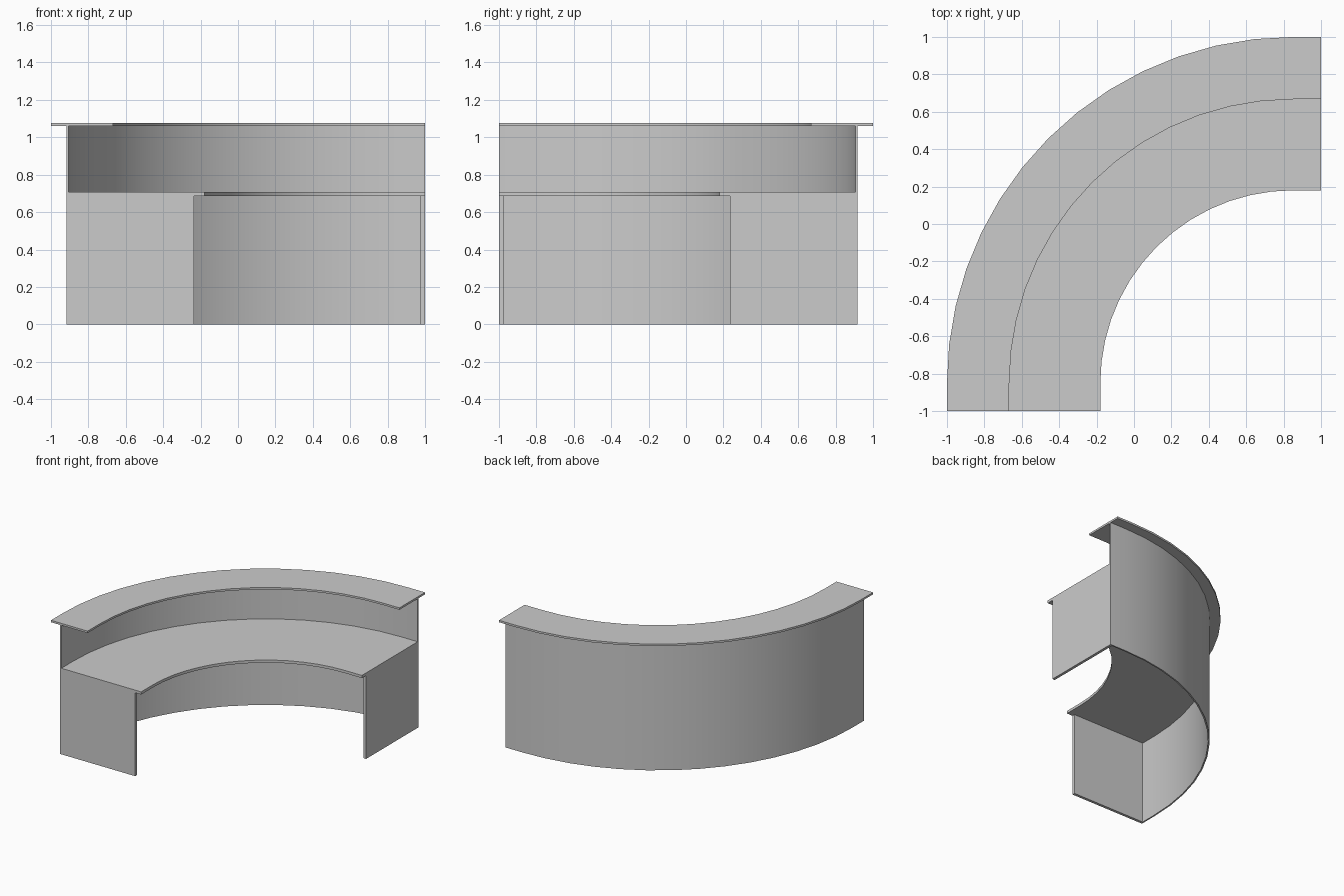
import bpy
import bmesh
import math

cube = bpy.data.objects.get("Cube")
if cube:
    bpy.data.objects.remove(cube, do_unlink=True)

# One plain grey for the whole desk
GREY = (0.6, 0.6, 0.6, 1.0)
grey = bpy.data.materials.new("plain grey")
grey.use_nodes = True
grey.diffuse_color = GREY
grey.node_tree.nodes["Principled BSDF"].inputs["Base Color"].default_value = GREY

SEGMENTS = 14   # facets around the bend
STRAIGHT = 0.15  # short straight run at each end


def bend(reach):
    """Quarter-turn path with straight ends; reach is the distance from the corner (1, -1)."""
    centre = 1 - STRAIGHT
    radius = reach - STRAIGHT
    points = [(1 - reach, -1)]
    for i in range(SEGMENTS + 1):
        a = math.pi / 2 * i / SEGMENTS
        points.append((centre - radius * math.cos(a), -centre + radius * math.sin(a)))
    points.append((1, reach - 1))
    return points


def extrude_outline(name, outline, bottom, top):
    """Solid from closed strips of paired inner and outer points."""
    inner, outer = outline
    bm = bmesh.new()
    rings = []
    for (ix, iy), (ox, oy) in zip(inner, outer):
        rings.append([bm.verts.new(p) for p in (
            (ix, iy, bottom), (ox, oy, bottom), (ox, oy, top), (ix, iy, top))])
    for a, b in zip(rings, rings[1:]):
        for k in range(4):
            n = (k + 1) % 4
            bm.faces.new((a[k], a[n], b[n], b[k]))
    bm.faces.new(rings[0])
    bm.faces.new(rings[-1])
    bmesh.ops.recalc_face_normals(bm, faces=bm.faces)
    mesh = bpy.data.meshes.new(name)
    bm.to_mesh(mesh)
    bm.free()
    mesh.materials.append(grey)
    obj = bpy.data.objects.new(name, mesh)
    bpy.context.collection.objects.link(obj)
    return obj


def curved_part(name, inner, outer, bottom, top):
    obj = extrude_outline(name, (bend(inner), bend(outer)), bottom, top)
    bpy.ops.object.select_all(action='DESELECT')
    obj.select_set(True)
    bpy.context.view_layer.objects.active = obj
    bpy.ops.object.shade_smooth_by_angle(angle=math.radians(30))


# Curved outer wall, worktop and raised counter
curved_part("outer_wall", 1.905, 1.917, 0, 1.06)
curved_part("worktop", 1.18, 1.905, 0.685, 0.707)
curved_part("counter_top", 1.667, 2.0, 1.06, 1.076)

# End panels, the second mirrored across the diagonal
near = [(-0.235, -1), (-0.235, -0.977)]
far = [(-0.905, -1), (-0.905, -0.977)]
extrude_outline("right_end_panel", (near, far), 0, 0.685)
extrude_outline("left_end_panel",
                tuple([(-y, -x) for x, y in side] for side in (near, far)), 0, 0.685)
